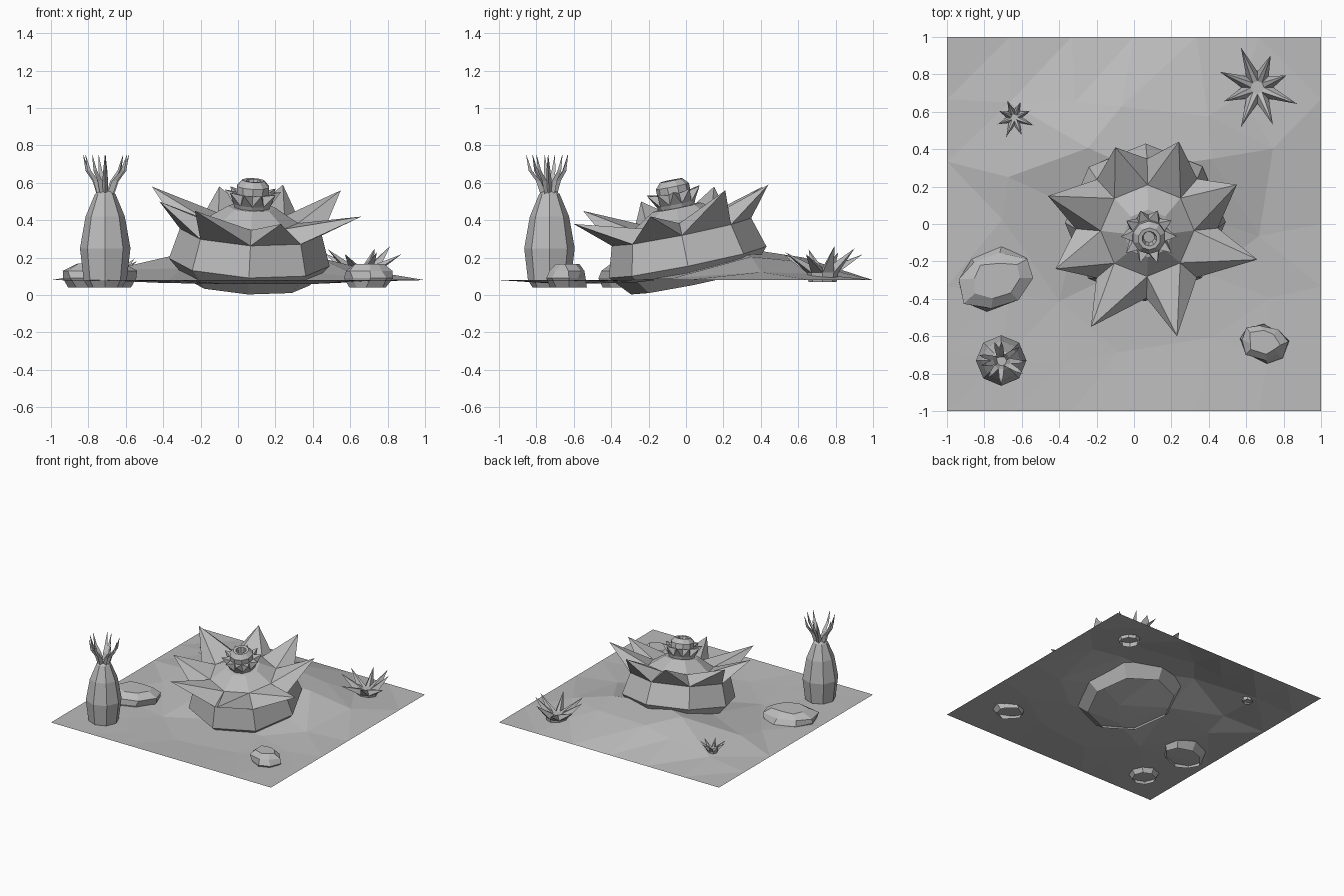
import bpy, bmesh, math, random
from mathutils import Vector, Matrix

random.seed(4)
if "Cube" in bpy.data.objects:
    bpy.data.objects.remove(bpy.data.objects["Cube"])

grey = bpy.data.materials.new("stone_grey")
grey.use_nodes = True
colour = (0.5, 0.5, 0.5, 1)
grey.diffuse_color = colour
grey.node_tree.nodes["Principled BSDF"].inputs["Base Color"].default_value = colour


def finish(bm, name):
    mesh = bpy.data.meshes.new(name)
    bm.to_mesh(mesh)
    bm.free()
    mesh.materials.append(grey)
    obj = bpy.data.objects.new(name, mesh)
    bpy.context.collection.objects.link(obj)
    return obj


def ring(bm, frame, n, r, z, phase=-math.pi / 2, squash=1):
    return [bm.verts.new(frame @ Vector((r * math.cos(phase + math.tau * i / n),
                                         squash * r * math.sin(phase + math.tau * i / n), z)))
            for i in range(n)]


def bridge(bm, low, high):
    n = len(low)
    for i in range(n):
        j = (i + 1) % n
        bm.faces.new((low[i], low[j], high[j], high[i]))


def loft(bm, frame, n, profile, start=None, cap=True):
    """Stack rings from (radius, height) pairs, open underneath."""
    last = start
    for r, z in profile:
        new = ring(bm, frame, n, r, z)
        if last:
            bridge(bm, last, new)
        last = new
    if cap:
        bm.faces.new(last)
    return last


def petals(bm, outer, inner, tips):
    """Pull each gap between two rings out into a four-sided pointed leaf."""
    n = len(outer)
    for i, tip in enumerate(tips):
        j = (i + 1) % n
        t = bm.verts.new(tip)
        for a, b in ((outer[i], outer[j]), (outer[j], inner[j]),
                     (inner[j], inner[i]), (inner[i], outer[i])):
            bm.faces.new((a, b, t))


def fan_tips(frame, n, r, z, vary=0):
    out = []
    for i in range(n):
        a = -math.pi / 2 + math.tau * (i + .5) / n
        k = 1 + random.uniform(-vary, vary)
        out.append(frame @ Vector((r * k * math.cos(a), r * k * math.sin(a), z * (2 - k))))
    return out


# Ground: jittered grid, raised behind the big plant and flat at the border
def ground_height(x, y):
    rim = max(0, (1 - x * x) * (1 - y * y))
    hill = .17 * math.exp(-((y - .42) / .38) ** 2 - (x / .8) ** 2)
    dip = .035 * math.exp(-((y + .5) / .35) ** 2 - ((x - .1) / .6) ** 2)
    return .08 + (hill - dip) * min(1, rim * 1.6)


bm = bmesh.new()
bmesh.ops.create_grid(bm, x_segments=6, y_segments=6, size=1)
for v in bm.verts:
    if max(abs(v.co.x), abs(v.co.y)) < .99:
        v.co.x += random.uniform(-.1, .1)
        v.co.y += random.uniform(-.1, .1)
    v.co.z = ground_height(v.co.x, v.co.y)
bmesh.ops.triangulate(bm, faces=bm.faces[:])
finish(bm, "ground")

# Big leaning plant: octagonal body, eight large leaves, domed crown
axis = Vector((.05, -.2, 1)).normalized()
lean = Matrix.Translation((.055, .03, .068)) @ axis.to_track_quat('Z', 'Y').to_matrix().to_4x4()
# keep the ring corners facing straight forward
twist = math.atan2(lean[1][0], lean[0][0])
lean = lean @ Matrix.Rotation(-twist, 4, 'Z')
bm = bmesh.new()
outer = loft(bm, lean, 8, [(.33, 0), (.43, .11), (.38, .275)], cap=False)
inner = ring(bm, lean, 8, .25, .335)
leaf_tips = [(.23, -.6, .38), (.66, -.19, .42), (.55, .21, .56), (.24, .44, .59),
             (-.1, .41, .58), (-.46, .15, .58), (-.42, -.24, .5), (-.23, -.55, .45)]
petals(bm, outer, inner, leaf_tips)
loft(bm, lean, 8, [(.13, .41)], start=inner)
finish(bm, "big_plant")

# Flower on the crown with a hollow bud
bm = bmesh.new()
outer = loft(bm, lean, 10, [(.09, .39), (.105, .43)], cap=False)
inner = ring(bm, lean, 10, .09, .485)
petals(bm, outer, inner, fan_tips(lean, 10, .15, .5))
loft(bm, lean, 10, [(.09, .525), (.06, .557), (.04, .555), (.03, .51)], start=inner)
finish(bm, "flower")

# Tall barrel with a tuft of bent spikes
barrel = Matrix.Translation((-.71, -.73, 0))
bm = bmesh.new()
loft(bm, barrel, 8, [(.09, .04), (.115, .08), (.135, .25), (.105, .42), (.055, .54), (.03, .56)])
finish(bm, "barrel_plant")
bm = bmesh.new()
for i in range(9):
    a = math.tau * i / 9 + random.uniform(-.2, .2)
    reach = random.uniform(.75, 1.1)
    turn = barrel @ Matrix.Rotation(a, 4, 'Z')
    last = None
    for r, z, w in ((.025, .53, .02), (.055, .61, .017), (.1, .665, .012), (.125, .75, .001)):
        spot = turn @ Matrix.Translation((r * reach, 0, z))
        new = ring(bm, spot, 3, w, 0, phase=0)
        if last:
            bridge(bm, last, new)
        last = new
    bm.faces.new(last)
finish(bm, "barrel_spikes")

# Small star succulents
for name, x, y, z, size in (("large_star_plant", .66, .73, .1, 1), ("small_star_plant", -.64, .57, .12, .5)):
    spot = Matrix.Translation((x, y, z)) @ Matrix.Scale(size, 4)
    bm = bmesh.new()
    outer = loft(bm, spot, 8, [(.075, -.03), (.085, .02)], cap=False)
    inner = ring(bm, spot, 8, .035, .045)
    petals(bm, outer, inner, fan_tips(spot, 8, .2, .14, .17))
    bm.faces.new(inner)
    finish(bm, name)

# Flat-topped boulders, open underneath
for name, x, y, rx, squash, spin, top in (("large_rock", -.74, -.3, .215, .72, .4, .17),
                                          ("small_rock", .69, -.63, .135, .78, -.3, .165)):
    spot = Matrix.Translation((x, y, 0)) @ Matrix.Rotation(spin, 4, 'Z')
    bm = bmesh.new()
    last = None
    for scale, z in ((.8, .04), (1, .09), (.93, .13), (.62, top)):
        new = ring(bm, spot, 8, rx * scale, z, phase=.3, squash=squash)
        if last:
            bridge(bm, last, new)
        last = new
    bm.faces.new(last)
    for v in bm.verts:
        v.co.x += random.uniform(-.015, .015)
        v.co.y += random.uniform(-.015, .015)
    finish(bm, name)
